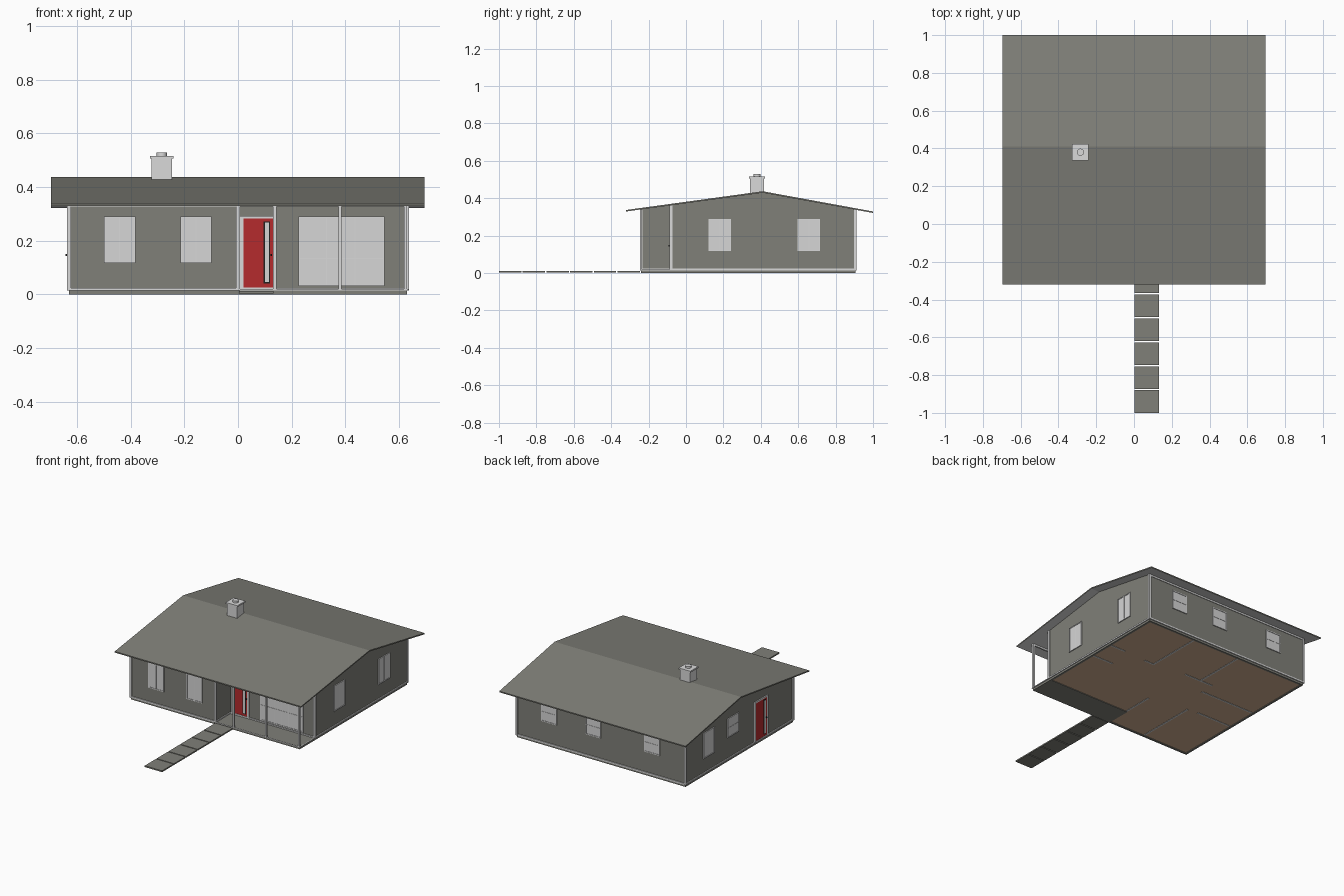
import bpy, bmesh

if "Cube" in bpy.data.objects:
    bpy.data.objects.remove(bpy.data.objects["Cube"])

def mat(name, r, g, b):
    m = bpy.data.materials.new(name)
    m.diffuse_color = (r, g, b, 1)
    m.use_nodes = True
    m.node_tree.nodes["Principled BSDF"].inputs["Base Color"].default_value = m.diffuse_color
    return m

GREY = mat("warm_grey", 0.215, 0.215, 0.19)
WHITE = mat("off_white", 0.70, 0.70, 0.70)
GLASS = mat("window_glass", 0.67, 0.67, 0.67)
RED = mat("door_red", 0.46, 0.024, 0.026)
BLACK = mat("black", 0.015, 0.015, 0.015)
TAN = mat("floor_tan", 0.65, 0.44, 0.29)

def finish(name, bm, *mats):
    bmesh.ops.recalc_face_normals(bm, faces=bm.faces)
    me = bpy.data.meshes.new(name)
    bm.to_mesh(me)
    bm.free()
    for m in mats:
        me.materials.append(m)
    ob = bpy.data.objects.new(name, me)
    bpy.context.collection.objects.link(ob)
    return ob

def boxes(name, m, items):
    """One object from boxes given as (x0, x1, y0, y1, z0, z1)."""
    bm = bmesh.new()
    for x0, x1, y0, y1, z0, z1 in items:
        vs = bmesh.ops.create_cube(bm, size=1)["verts"]
        for v in vs:
            v.co.x = x1 if v.co.x > 0 else x0
            v.co.y = y1 if v.co.y > 0 else y0
            v.co.z = z1 if v.co.z > 0 else z0
    return finish(name, bm, m)

def prism(bm, profile, x0, x1):
    """Extrude a y-z profile along x."""
    a = [bm.verts.new((x0, y, z)) for y, z in profile]
    f = bm.faces.new(a)
    ext = bmesh.ops.extrude_face_region(bm, geom=[f])["geom"]
    for v in ext:
        if isinstance(v, bmesh.types.BMVert):
            v.co.x = x1

def on_wall(side, pos, u0, u1, z0, z1, n0, n1):
    """Box on a wall plane: u runs along the wall, n points outwards."""
    if side == "front":
        return (u0, u1, pos - n1, pos - n0, z0, z1)
    if side == "back":
        return (u0, u1, pos + n0, pos + n1, z0, z1)
    if side == "left":
        return (pos - n1, pos - n0, u0, u1, z0, z1)
    return (pos + n0, pos + n1, u0, u1, z0, z1)

X, YF, YP, YB, T = 0.63, -0.24, -0.08, 0.905, 0.014
RY, RZ, TH = 0.41, 0.437, 0.008
ZB = 0.016

def roof_z(y):
    return RZ - (0.137 * (RY - y) if y < RY else 0.183 * (y - RY))

def under(y):
    return roof_z(y) - TH

# roof with pale soffit
bm = bmesh.new()
ends = (-0.32, RY, 1.0)
prism(bm, [(y, roof_z(y)) for y in ends] + [(y, under(y)) for y in reversed(ends)], -0.697, 0.695)
roof = finish("roof", bm, GREY, WHITE)
for p in roof.data.polygons:
    p.material_index = 1 if p.normal.z < -0.5 else 0

# gable end walls
bm = bmesh.new()
for x0, y0 in ((-X, YF), (X - T, YP)):
    prism(bm, [(y0, ZB), (YB, ZB), (YB, under(YB)), (RY, under(RY)), (y0, under(y0))], x0, x0 + T)
prism(bm, [(YF, ZB), (YP, ZB), (YP, under(YP)), (YF, under(YF))], -T, 0)
finish("side_walls", bm, GREY)

# front and back walls
boxes("front_and_back_walls", GREY, [
    (-X, 0, YF, YF + T, ZB, under(YF)),
    (-T, X, YP, YP + T, ZB, under(YP)),
    (-X, X, YB - T, YB, ZB, under(YB))])

# foundation rim, porch slab and floor
boxes("foundation", GREY, [
    (-X, 0, YF, YF + T, 0, ZB), (-X, -X + T, YF, YB, 0, ZB),
    (X - T, X, YP, YB, 0, ZB), (-X, X, YB - T, YB, 0, ZB)])
boxes("porch_slab", GREY, [(0, X, YF, YP + T, 0, ZB)])
boxes("floor", TAN, [(-X + T, 0, YF + T, YP + T, 0.004, 0.018),
                     (-X + T, X - T, YP + T, YB - T, 0.004, 0.018)])

# interior partitions
h, w = 0.33, 0.012
boxes("interior_walls", WHITE, [
    (0.25, 0.25 + w, 0.49, 0.89, 0.002, h), (0.25, 0.33, 0.49, 0.49 + w, 0.002, h),
    (-0.11, -0.11 + w, 0.52, 0.89, 0.002, h), (-0.62, -0.2, 0.42, 0.42 + w, 0.002, h),
    (-0.2, 0.02, 0.52, 0.52 + w, 0.002, h), (-0.28, -0.28 + w, -0.23, 0.2, 0.002, h),
    (-0.62, -0.35, 0.2, 0.2 + w, 0.002, h), (0.0, w, -0.07, 0.15, 0.002, h),
    (0.5, 0.62, 0.5, 0.5 + w, 0.002, h), (0.46, 0.62, 0.33, 0.33 + w, 0.002, h)])

# base trim and corner boards
p, b0, b1 = 0.006, 0.014, 0.024
boxes("base_trim", WHITE, [
    on_wall("front", YF, -X, 0, b0, b1, 0, p), on_wall("front", YP, 0, X, b0, b1, 0, p),
    on_wall("back", YB, -X, X, b0, b1, 0, p), on_wall("left", -X, YF, YB, b0, b1, 0, p),
    on_wall("right", X, YP, YB, b0, b1, 0, p), on_wall("right", 0, YF, YP, b0, b1, 0, p)])
c = 0.007
boxes("corner_boards", WHITE, [
    (x - c, x + c, y - c, y + c, b0, under(y))
    for x, y in ((-X, YF), (0, YF), (X, YP), (-X, YB), (X, YB))])

# porch posts, beam and edge
q = 0.006
boxes("porch_posts", WHITE, [(x - q, x + q, YF - q, YF + q, ZB, under(YF))
                             for x in (0.137, 0.38, 0.625)])
boxes("eave_beams", WHITE, [(-X, X, YF - 0.005, YF + 0.005, 0.328, under(YF)),
                            (-X, X, YB - 0.004, YB + 0.004, 0.326, under(YB))])
boxes("porch_edge", WHITE, [(0.0, X + p, YF - 0.004, YF, b0, 0.019),
                            (X, X + p, YF, YP, b0, 0.019)])

def window(name, side, pos, u0, u1, z0, z1, mull=(), rails=()):
    f = 0.006
    B = lambda *a: on_wall(side, pos, *a)
    boxes(name + "_glass", GLASS, [B(u0, u1, z0, z1, 0, 0.003)])
    bars = [B(u0, u1, z0, z0 + f, 0, p), B(u0, u1, z1 - f, z1, 0, p),
            B(u0, u0 + f, z0, z1, 0, p), B(u1 - f, u1, z0, z1, 0, p)]
    bars += [B(u - 0.002, u + 0.002, z0, z1, 0, 0.005) for u in mull]
    bars += [B(u0, u1, z - 0.002, z + 0.002, 0, 0.005) for z in rails]
    boxes(name + "_frame", WHITE, bars)

for i, u in enumerate((-0.5, -0.215)):
    window(f"front_window_{i}", "front", YF, u, u + 0.117, 0.117, 0.29, (u + 0.058,))
for i, u in enumerate((0.12, 0.597)):
    window(f"right_window_{i}", "right", X, u, u + 0.12, 0.117, 0.29, (u + 0.06,))
for i, u in enumerate((0.34, 0.597)):
    z0 = 0.117 if i else 0.16
    window(f"left_window_{i}", "left", -X, u, u + 0.12, z0, 0.29,
           (u + 0.06,) if i else (), () if i else (0.225,))
for i, u in enumerate((-0.44, 0.0, 0.33)):
    window(f"back_window_{i}", "back", YB, u, u + 0.115, 0.16, 0.29, (), (0.225,))
window("porch_window", "front", YP, 0.225, 0.547, 0.03, 0.29, (0.33, 0.386, 0.437), (0.133,))

def door(name, side, pos, u0, u1, flip):
    B = lambda *a: on_wall(side, pos, *a)
    f = 0.012
    boxes(name + "_panel", RED, [B(u0, u1, 0.026, 0.282, 0, 0.005)])
    boxes(name + "_frame", WHITE, [B(u0 - f, u0, ZB, 0.292, 0, 0.008), B(u1, u1 + f, ZB, 0.292, 0, 0.008),
                                   B(u0, u1, 0.282, 0.292, 0, 0.008), B(u0, u1, ZB, 0.026, 0, 0.008)])
    # narrow light near the handle side
    a = u0 + 0.01 if flip else u1 - 0.035
    boxes(name + "_light_frame", BLACK, [B(a, a + 0.025, 0.04, 0.272, 0.005, 0.007)])
    boxes(name + "_light_glass", GLASS, [B(a + 0.005, a + 0.02, 0.045, 0.267, 0.005, 0.0085)])
    k = u0 + 0.004 if flip else u1 - 0.008
    boxes(name + "_handle", BLACK, [B(k, k + 0.004, 0.142, 0.15, 0.005, 0.014)])

door("front_door", "front", YP, 0.02, 0.13, False)
door("side_door", "left", -X, 0.045, 0.165, True)

# stepping stones
boxes("walkway_slabs", GREY, [(0.003, 0.133, -1 + i * 0.1267, -1 + i * 0.1267 + 0.12, 0.003, 0.012)
                              for i in range(6)])

# chimney with cap and flue
boxes("chimney", WHITE, [(-0.322, -0.246, 0.342, 0.418, 0.42, 0.506),
                         (-0.328, -0.241, 0.337, 0.423, 0.506, 0.516)])
bpy.ops.mesh.primitive_cylinder_add(vertices=20, radius=0.019, depth=0.016, location=(-0.284, 0.38, 0.52))
flue = bpy.context.object
flue.name = "chimney_flue"
flue.data.materials.append(WHITE)
bpy.ops.object.shade_smooth_by_angle()
